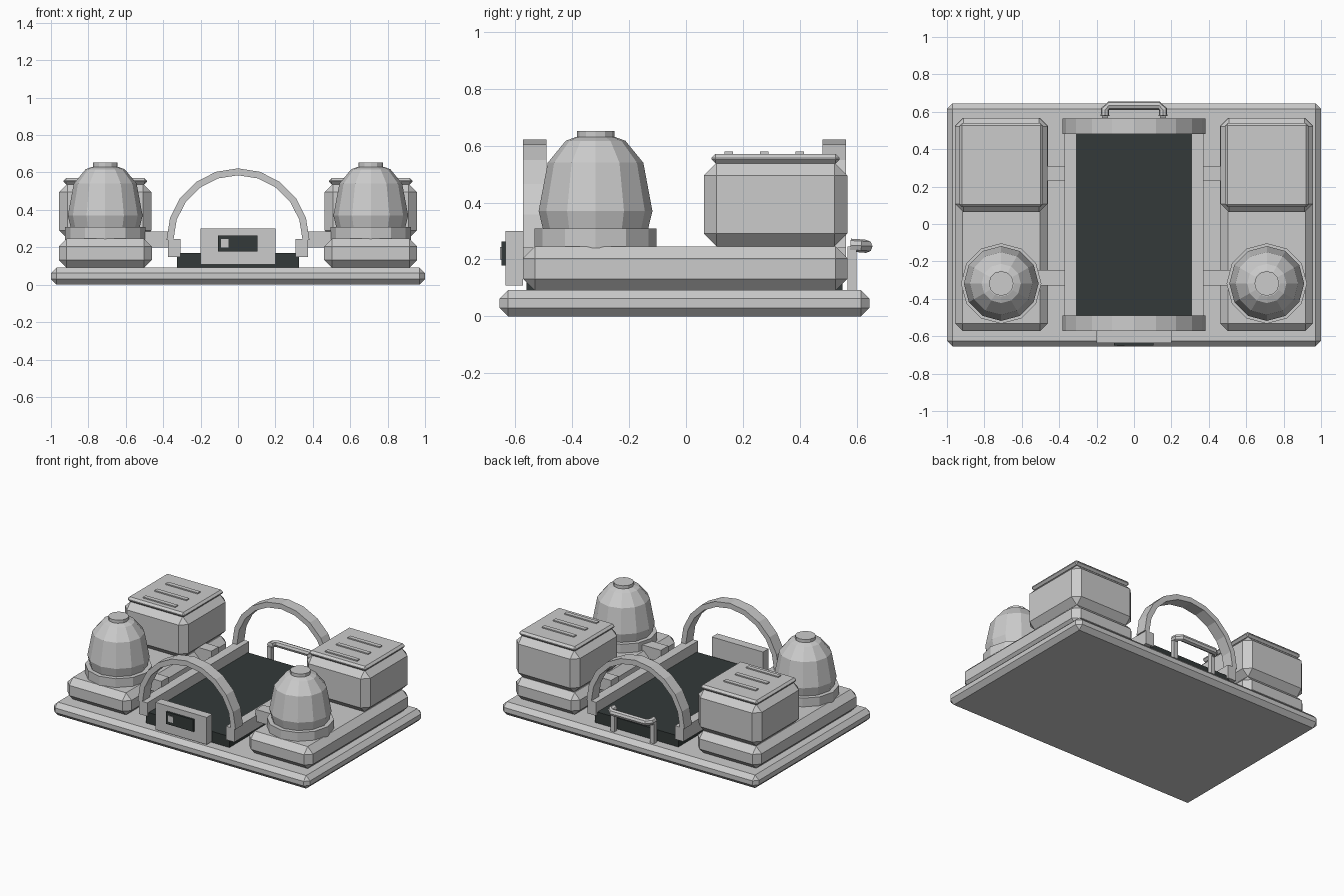
import bpy, bmesh, math
from mathutils import Vector

if "Cube" in bpy.data.objects:
    bpy.data.objects.remove(bpy.data.objects["Cube"])


def material(name, rgb):
    m = bpy.data.materials.new(name)
    m.diffuse_color = (*rgb, 1)
    m.use_nodes = True
    m.node_tree.nodes["Principled BSDF"].inputs["Base Color"].default_value = m.diffuse_color
    return m


GREY = material("light grey", (0.60, 0.60, 0.60))
DARK = material("dark slate", (0.033, 0.042, 0.041))


def finish(bm, name, mat):
    bmesh.ops.recalc_face_normals(bm, faces=bm.faces)
    me = bpy.data.meshes.new(name)
    bm.to_mesh(me)
    bm.free()
    me.materials.append(mat)
    ob = bpy.data.objects.new(name, me)
    bpy.context.collection.objects.link(ob)
    return ob


def box(name, x, y, z, bevel=0, mat=GREY):
    """Box from (min, max) ranges with an optional flat chamfer."""
    bm = bmesh.new()
    bmesh.ops.create_cube(bm, size=1)
    for v in bm.verts:
        v.co = Vector([r[0] if c < 0 else r[1] for c, r in zip(v.co, (x, y, z))])
    if bevel:
        bmesh.ops.bevel(bm, geom=bm.edges[:], offset=bevel, segments=1,
                        affect='EDGES', profile=0.5)
    return finish(bm, name, mat)


def lathe(name, cx, cy, profile, sides=12, mat=GREY):
    """Closed turned solid from (radius, z) points."""
    bm = bmesh.new()
    rings = []
    for r, z in profile:
        rings.append([bm.verts.new((cx + r * math.cos(2 * math.pi * i / sides),
                                    cy + r * math.sin(2 * math.pi * i / sides), z))
                      for i in range(sides)])
    for a, b in zip(rings, rings[1:]):
        for i in range(sides):
            j = (i + 1) % sides
            bm.faces.new((a[i], a[j], b[j], b[i]))
    bm.faces.new(rings[0])
    bm.faces.new(rings[-1])
    return finish(bm, name, mat)


def arch(name, y0, y1, outer=0.382, inner=0.345, z=0.24, steps=10):
    """Half ring standing across the bed."""
    bm = bmesh.new()
    sections = []
    for i in range(steps + 1):
        a = math.pi * i / steps
        sections.append([bm.verts.new((r * math.cos(a), y, z + r * math.sin(a)))
                         for r, y in ((outer, y0), (outer, y1), (inner, y1), (inner, y0))])
    for a, b in zip(sections, sections[1:]):
        for i in range(4):
            j = (i + 1) % 4
            bm.faces.new((a[i], a[j], b[j], b[i]))
    bm.faces.new(sections[0])
    bm.faces.new(sections[-1])
    return finish(bm, name, GREY)


def tube(name, points, radius):
    """Octagonal bar along a path lying in a horizontal plane."""
    bm = bmesh.new()
    pts = [Vector(p) for p in points]
    up = Vector((0, 0, 1))
    rings = []
    for i, p in enumerate(pts):
        d = (pts[min(i + 1, len(pts) - 1)] - pts[max(i - 1, 0)]).normalized()
        side = d.cross(up).normalized()
        top = side.cross(d)
        rings.append([bm.verts.new(p + radius * (side * math.cos(k * math.pi / 4)
                                                 + top * math.sin(k * math.pi / 4)))
                      for k in range(8)])
    for a, b in zip(rings, rings[1:]):
        for i in range(8):
            j = (i + 1) % 8
            bm.faces.new((a[i], a[j], b[j], b[i]))
    bm.faces.new(rings[0])
    bm.faces.new(rings[-1])
    return finish(bm, name, GREY)


# Base slab and central dark bed
box("base_slab", (-1, 1), (-0.655, 0.645), (0, 0.092), 0.03)
box("bed", (-0.325, 0.325), (-0.56, 0.55), (0.085, 0.17), mat=DARK)

# Arches over both ends of the bed
arch("front_arch", -0.573, -0.49)
arch("rear_arch", 0.48, 0.563)

for s, side in ((-1, "left"), (1, "right")):
    def span(a, b):
        return tuple(sorted((s * a, s * b)))

    # Side plinth, bed rail and connecting blocks
    box(side + "_plinth", span(0.46, 0.958), (-0.573, 0.567), (0.09, 0.246), 0.042)
    box(side + "_rail", span(0.307, 0.373), (-0.573, 0.563), (0.148, 0.243))
    for end, y in (("front", -0.287), ("rear", 0.27)):
        box(f"{side}_{end}_connector", span(0.368, 0.54), (y - 0.041, y + 0.041), (0.2, 0.285))

    # Rear cabinet with lid and three vent slats
    box(side + "_cabinet", span(0.463, 0.957), (0.063, 0.567), (0.246, 0.54), 0.045)
    box(side + "_lid", span(0.487, 0.933), (0.09, 0.54), (0.537, 0.571), 0.014)
    for i in range(3):
        y = 0.15 + 0.125 * i
        box(f"{side}_slat_{i + 1}", span(0.585, 0.835), (y - 0.015, y + 0.015), (0.565, 0.579))

    # Front domed tank on a collar, with a cap
    cx, cy = s * 0.71, -0.318
    lathe(side + "_collar", cx, cy, [(0.215, 0.24), (0.215, 0.308)])
    lathe(side + "_dome", cx, cy, [(0.185, 0.25), (0.185, 0.308), (0.2, 0.37),
                                   (0.168, 0.54), (0.105, 0.617), (0.07, 0.63)])
    lathe(side + "_cap", cx, cy, [(0.066, 0.61), (0.066, 0.652)])

    # Rear handle post
    box(side + "_handle_post", span(0.14, 0.17), (0.567, 0.6), (0.085, 0.245))

# Rear handle bar
half = [(0.155, 0.578, 0.25), (0.155, 0.61, 0.248), (0.135, 0.633, 0.246)]
tube("handle_bar", [(-x, y, z) for x, y, z in half] + half[::-1], 0.023)

# Front control panel with display
box("control_panel", (-0.2, 0.2), (-0.635, -0.573), (0.108, 0.3))
box("display", (-0.108, 0.105), (-0.649, -0.63), (0.178, 0.263), mat=DARK)
box("display_button", (-0.09, -0.052), (-0.653, -0.645), (0.2, 0.243))
